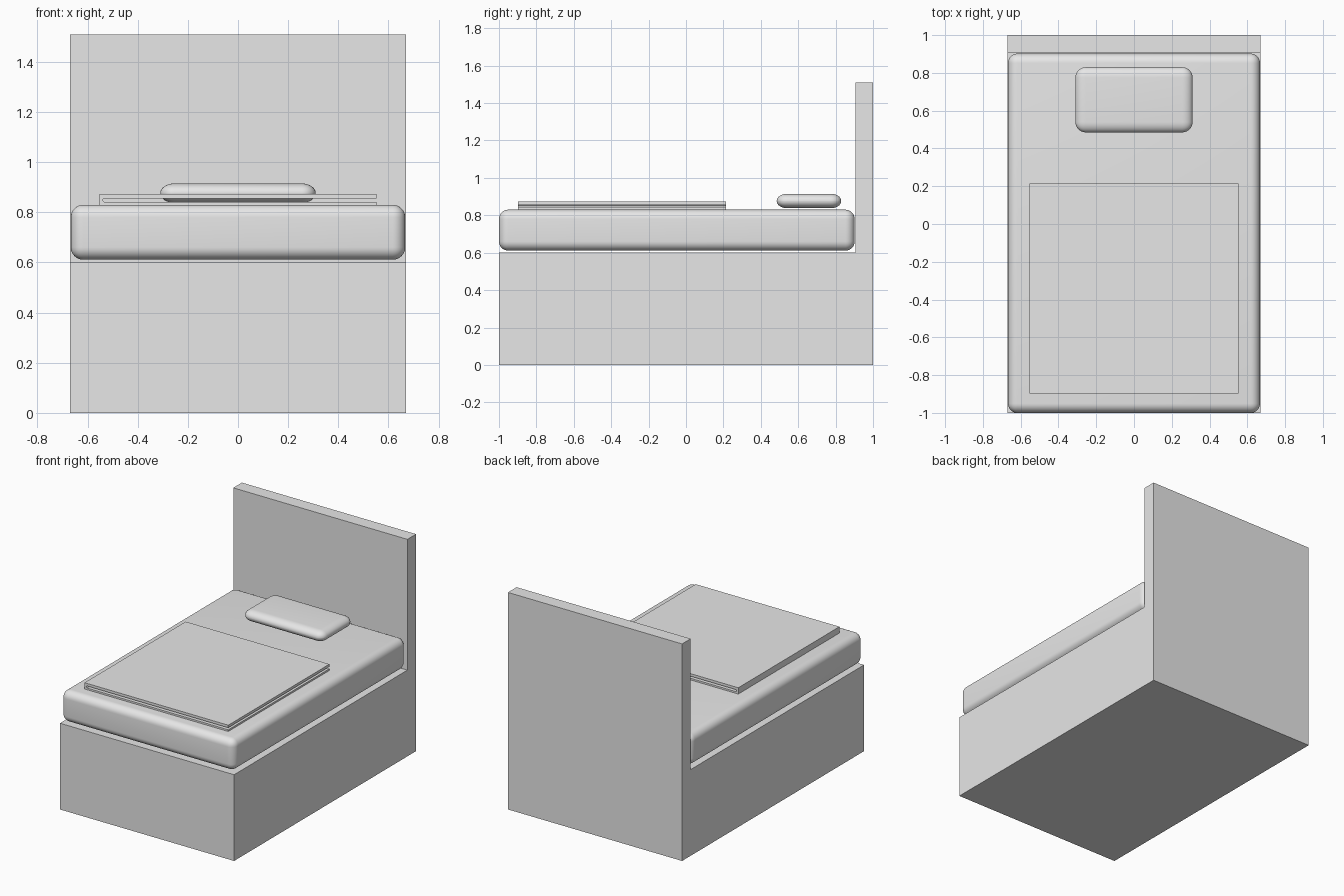
import bpy
import bmesh
from math import radians

cube = bpy.data.objects.get("Cube")
if cube:
    bpy.data.objects.remove(cube, do_unlink=True)

grey = bpy.data.materials.new("plain grey")
grey.use_nodes = True
grey.diffuse_color = (0.8, 0.8, 0.8, 1)
grey.node_tree.nodes["Principled BSDF"].inputs["Base Color"].default_value = (0.8, 0.8, 0.8, 1)


def add_object(name, bm):
    bmesh.ops.recalc_face_normals(bm, faces=bm.faces)
    mesh = bpy.data.meshes.new(name)
    bm.to_mesh(mesh)
    bm.free()
    mesh.materials.append(grey)
    obj = bpy.data.objects.new(name, mesh)
    bpy.context.collection.objects.link(obj)
    return obj


def prism(name, profile, y0, y1):
    """Extrude an x-z or mirrored profile along y."""
    bm = bmesh.new()
    face = bm.faces.new([bm.verts.new((x, y0, z)) for x, z in profile])
    ext = bmesh.ops.extrude_face_region(bm, geom=[face])["geom"]
    verts = [v for v in ext if isinstance(v, bmesh.types.BMVert)]
    bmesh.ops.translate(bm, verts=verts, vec=(0, y1 - y0, 0))
    return add_object(name, bm)


def cushion(name, half_width, y0, y1, z0, z1, radius, squash=1):
    """Box with rounded edges; squash flattens the rounding vertically."""
    bm = bmesh.new()
    bmesh.ops.create_cube(bm, size=1)
    bmesh.ops.scale(bm, verts=bm.verts, vec=(2 * half_width, y1 - y0, (z1 - z0) / squash))
    bmesh.ops.bevel(bm, geom=bm.edges[:], offset=radius, segments=8, profile=0.5, affect='EDGES')
    bmesh.ops.scale(bm, verts=bm.verts, vec=(1, 1, squash))
    bmesh.ops.translate(bm, verts=bm.verts, vec=(0, (y0 + y1) / 2, (z0 + z1) / 2))
    obj = add_object(name, bm)
    bpy.ops.object.select_all(action='DESELECT')
    obj.select_set(True)
    bpy.context.view_layer.objects.active = obj
    bpy.ops.object.shade_smooth_by_angle(angle=radians(35))
    return obj


# Bed base and headboard as one L-shaped side profile, extruded across the width
bm = bmesh.new()
side = [(-1, 0), (1, 0), (1, 1.51), (0.905, 1.51), (0.905, 0.6), (-1, 0.6)]
face = bm.faces.new([bm.verts.new((-0.67, y, z)) for y, z in side])
ext = bmesh.ops.extrude_face_region(bm, geom=[face])["geom"]
bmesh.ops.translate(bm, verts=[v for v in ext if isinstance(v, bmesh.types.BMVert)], vec=(1.34, 0, 0))
add_object("bed_frame", bm)

# Mattress and pillow
cushion("mattress", 0.667, -1, 0.902, 0.611, 0.83, 0.05)
cushion("pillow", 0.31, 0.485, 0.83, 0.838, 0.915, 0.055, 0.69)

# Blanket folded over along its right edge, open on the left
fold = [(-0.553, 0.829), (0.553, 0.829), (0.553, 0.842), (-0.535, 0.842), (-0.541, 0.849),
        (-0.535, 0.856), (0.553, 0.856), (0.553, 0.874), (-0.553, 0.874)]
prism("folded_blanket", fold, -0.897, 0.215)
